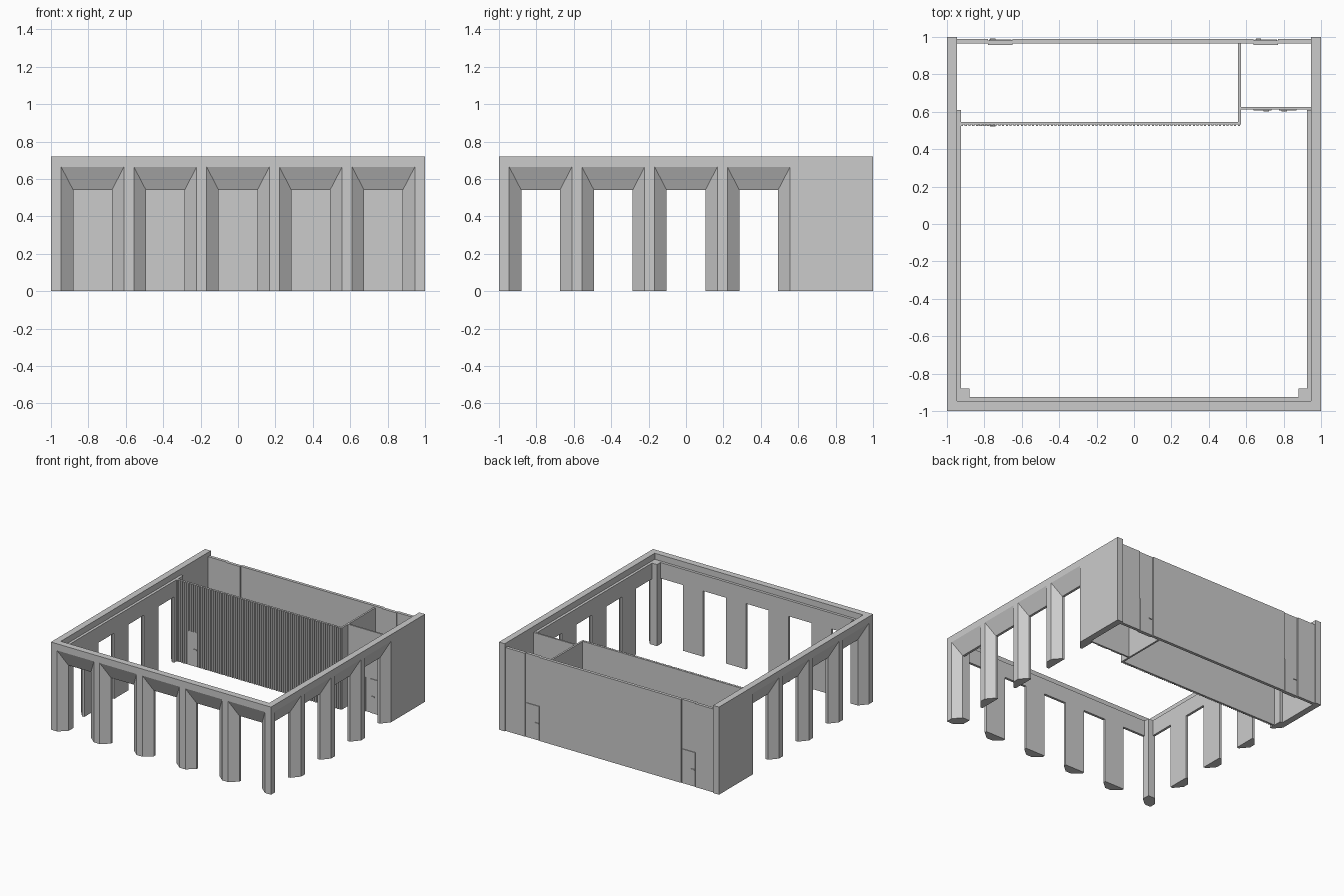
import bpy, bmesh, math
from mathutils import Matrix, Vector

if "Cube" in bpy.data.objects:
    bpy.data.objects.remove(bpy.data.objects["Cube"], do_unlink=True)

grey = bpy.data.materials.new("plain grey")
grey.use_nodes = True
grey.diffuse_color = (0.6, 0.6, 0.6, 1)
bsdf = next(n for n in grey.node_tree.nodes if n.type == 'BSDF_PRINCIPLED')
bsdf.inputs["Base Color"].default_value = (0.6, 0.6, 0.6, 1)


def finish(bm, name):
    bmesh.ops.recalc_face_normals(bm, faces=bm.faces)
    me = bpy.data.meshes.new(name)
    bm.to_mesh(me)
    bm.free()
    me.materials.append(grey)
    ob = bpy.data.objects.new(name, me)
    bpy.context.collection.objects.link(ob)
    return ob


def add_box(bm, x0, x1, y0, y1, z0, z1):
    m = Matrix.Translation(((x0 + x1) / 2, (y0 + y1) / 2, (z0 + z1) / 2)) \
        @ Matrix.Diagonal((x1 - x0, y1 - y0, z1 - z0, 1))
    bmesh.ops.create_cube(bm, size=1, matrix=m)


def boxes(name, *specs):
    bm = bmesh.new()
    for s in specs:
        add_box(bm, *s)
    return finish(bm, name)


def u_wall(name, out, inn, back, height):
    """U-shaped wall, open towards the back."""
    bm = bmesh.new()
    plan = [(-out, back), (-out, -out), (out, -out), (out, back),
            (inn, back), (inn, -inn), (-inn, -inn), (-inn, back)]
    f = bm.faces.new([bm.verts.new((x, y, 0)) for x, y in plan])
    ext = bmesh.ops.extrude_face_region(bm, geom=[f])
    verts = [v for v in ext["geom"] if isinstance(v, bmesh.types.BMVert)]
    bmesh.ops.translate(bm, verts=verts, vec=(0, 0, height))
    return finish(bm, name)


PITCH = 0.3888
TOP, INNER_TOP = 0.72, 0.67


def add_opening(bm, offset, turn):
    """Splayed opening: wide outside, narrow inside, then straight through."""
    rings = []
    for y, half, top in ((-1.011, 0.181, 0.69), (-0.945, 0.103, 0.54), (-0.90, 0.103, 0.54)):
        pts = [(-half, -0.1), (half, -0.1), (half, top), (-half, top)]
        rings.append([bm.verts.new(turn @ Vector((offset + x, y, z))) for x, z in pts])
    for a, b in zip(rings, rings[1:]):
        for i in range(4):
            j = (i + 1) % 4
            bm.faces.new((a[i], a[j], b[j], b[i]))
    bm.faces.new(rings[0])
    bm.faces.new(rings[-1])


# Cutter with five front openings and four on each side
bm = bmesh.new()
for k in range(-2, 3):
    add_opening(bm, k * PITCH, Matrix.Identity(3))
for k in range(-2, 2):
    add_opening(bm, k * PITCH, Matrix.Rotation(math.pi / 2, 3, 'Z'))
    add_opening(bm, -k * PITCH, Matrix.Rotation(-math.pi / 2, 3, 'Z'))
cutter = finish(bm, "opening_cutter")
cutter.hide_render = True

# Outer arcade with parapet, and the lower inner lining
for wall in (u_wall("outer_arcade", 1.0, 0.947, 1.0, TOP),
             u_wall("inner_lining", 0.947, 0.925, 0.61, INNER_TOP)):
    mod = wall.modifiers.new("openings", 'BOOLEAN')
    mod.object = cutter
    mod.operation = 'DIFFERENCE'
    mod.solver = 'EXACT'
    bpy.context.view_layer.objects.active = wall
    bpy.ops.object.modifier_apply(modifier=mod.name)
bpy.data.objects.remove(cutter, do_unlink=True)

# Inner posts in the two front corners
for side, name in ((1, "left"), (-1, "right")):
    x = sorted((side * 0.93, side * 0.88))
    boxes(name + "_corner_post", (x[0], x[1], -0.93, -0.88, 0, INNER_TOP))

# Back wall with two full-height recessed bays
BACK = 0.685
boxes("back_wall", (-0.948, -0.78, 0.965, 0.99, 0, BACK),
      (-0.65, 0.64, 0.965, 0.99, 0, BACK), (0.77, 0.948, 0.965, 0.99, 0, BACK))
boxes("back_wall_bays", (-0.78, -0.65, 0.957, 0.982, 0, BACK),
      (0.64, 0.77, 0.957, 0.982, 0, BACK))

# Room walls
boxes("hall_wall", (-0.93, 0.572, 0.531, 0.545, 0, INNER_TOP))
boxes("divider_wall", (0.557, 0.572, 0.545, 0.966, 0, INNER_TOP))
boxes("side_room_wall", (0.572, 0.948, 0.613, 0.626, 0, INNER_TOP))

# Vertical slats on the hall wall, stopping above the door
DOOR = 0.28
bm = bmesh.new()
for i in range(75):
    x = -0.925 + i * 0.02
    over_door = -0.845 < x < -0.735
    add_box(bm, x, x + 0.011, 0.523, 0.532, DOOR if over_door else 0, INNER_TOP)
finish(bm, "wall_slats")


def door(name, x0, x1, y, out, handle_x):
    """Door leaf standing proud of a wall at y, with a small lever handle."""
    ya, yb = sorted((y, y + out * 0.005))
    boxes(name, (x0, x1, ya, yb, 0, DOOR))
    ha, hb = sorted((y, y + out * 0.011))
    boxes(name + "_handle", (handle_x - 0.014, handle_x + 0.014, ha, hb, 0.135, 0.142))


door("hall_door", -0.84, -0.735, 0.531, -1, -0.755)
door("side_room_door_right", 0.64, 0.735, 0.613, -1, 0.707)
door("side_room_door_left", 0.775, 0.87, 0.613, -1, 0.803)
door("back_door_left", 0.645, 0.765, 0.982, 1, 0.665)
door("back_door_right", -0.775, -0.655, 0.982, 1, -0.755)
